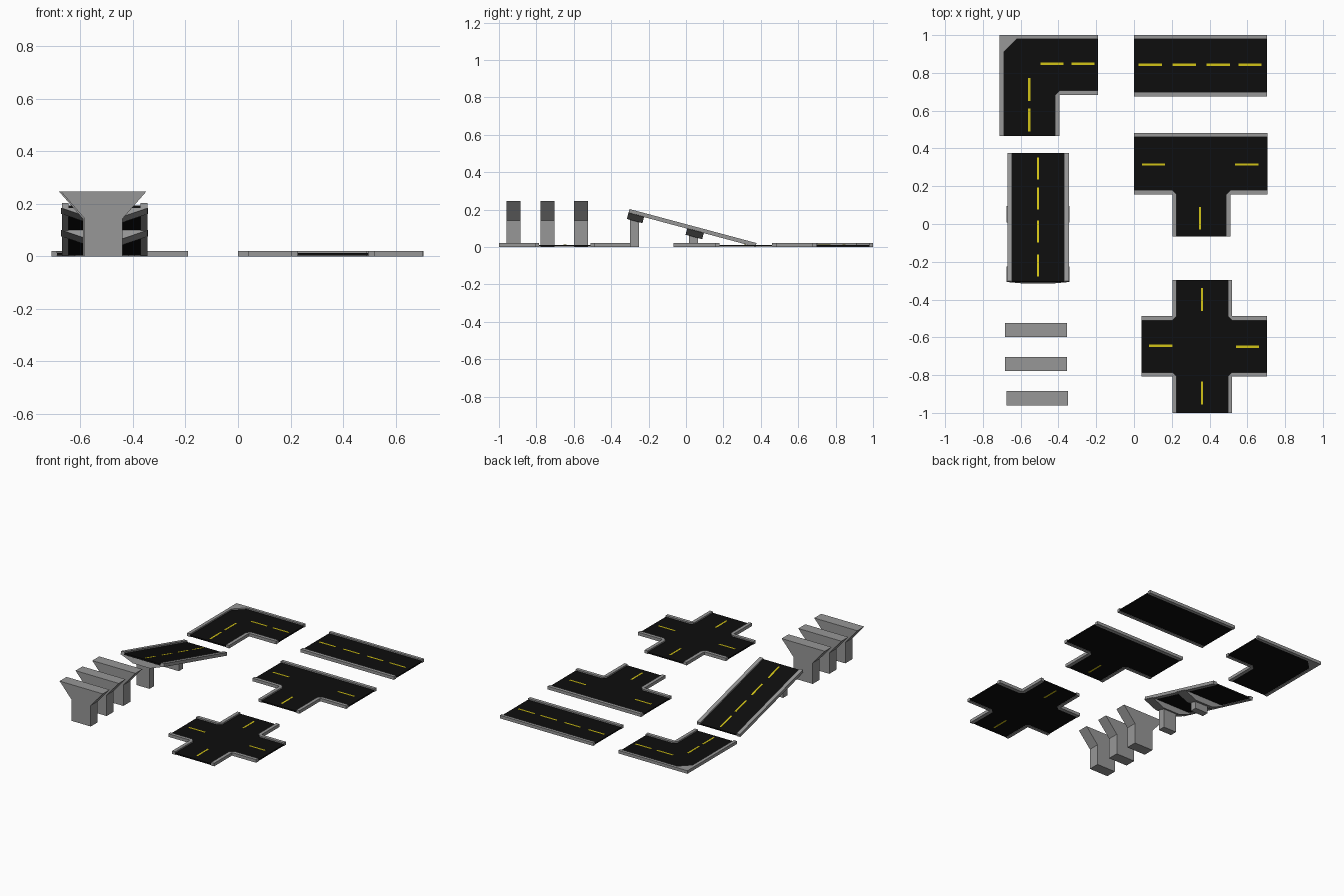
import bpy, bmesh, math
from mathutils import Matrix, Vector

if "Cube" in bpy.data.objects:
    bpy.data.objects.remove(bpy.data.objects["Cube"])


def material(name, rgb):
    m = bpy.data.materials.new(name)
    m.diffuse_color = (*rgb, 1)
    m.use_nodes = True
    m.node_tree.nodes["Principled BSDF"].inputs["Base Color"].default_value = m.diffuse_color
    return m


CONCRETE = material("concrete_grey", (0.31, 0.31, 0.31))
ASPHALT = material("asphalt_black", (0.004, 0.004, 0.004))
YELLOW = material("line_yellow", (0.65, 0.55, 0.008))

CURB = (0.0, 0.021)      # height ranges
ROAD = (0.003, 0.012)
DASH = (0.011, 0.013)
DEEP_DASH = (0.0026, 0.0125)
W = 0.023                # curb width
D = 0.012                # dash width


def prism(name, pts, z, mat, matrix=Matrix()):
    """Extrude a flat outline between two heights, then place it."""
    bm = bmesh.new()
    face = bm.faces.new([bm.verts.new((x, y, z[0])) for x, y in pts])
    out = bmesh.ops.extrude_face_region(bm, geom=[face])
    top = [v for v in out["geom"] if isinstance(v, bmesh.types.BMVert)]
    bmesh.ops.translate(bm, vec=(0, 0, z[1] - z[0]), verts=top)
    bm.transform(matrix)
    bmesh.ops.recalc_face_normals(bm, faces=bm.faces)
    me = bpy.data.meshes.new(name)
    bm.to_mesh(me)
    bm.free()
    me.materials.append(mat)
    ob = bpy.data.objects.new(name, me)
    bpy.context.collection.objects.link(ob)
    return ob


def box(name, x0, x1, y0, y1, z, mat, matrix=Matrix()):
    return prism(name, [(x0, y0), (x1, y0), (x1, y1), (x0, y1)], z, mat, matrix)


def dash_x(name, x0, x1, y, z=DASH):
    box(name, x0, x1, y - D / 2, y + D / 2, z, YELLOW)


def dash_y(name, x, y0, y1, z=DASH):
    box(name, x - D / 2, x + D / 2, y0, y1, z, YELLOW)


def corner_curb(name, cx, cy, ex, ey):
    """L-shaped curb: outer corner (cx, cy), arms to ex and ey, chamfer on the road side."""
    sx, sy = (W if ex < cx else -W), (W if ey > cy else -W)
    prism(name, [(cx, cy), (cx, ey), (cx + sx, ey), (cx + sx, cy),
                 (cx, cy - sy), (ex, cy - sy), (ex, cy)], CURB, CONCRETE)


# straight road
box("straight_road", 0, 0.705, 0.698, 0.98, ROAD, ASPHALT)
box("straight_curb_back", 0, 0.705, 0.98, 1.0, CURB, CONCRETE)
box("straight_curb_front", 0, 0.705, 0.675, 0.698, CURB, CONCRETE)
for x in (0.025, 0.205, 0.385, 0.553):
    dash_x("straight_dash", x, x + 0.122, 0.843)

# T junction
tl, tr, ty = 0.203, 0.511, 0.18 - W
prism("t_junction_road", [(0, 0.46), (0, 0.18), (tl, 0.18), (tl + W, ty), (tl + W, -0.067),
                          (tr - W, -0.067), (tr - W, ty), (tr, 0.18), (0.707, 0.18),
                          (0.707, 0.46)], ROAD, ASPHALT)
box("t_junction_curb_back", 0, 0.707, 0.46, 0.483, CURB, CONCRETE)
corner_curb("t_junction_curb_left", tl, ty, 0, -0.067)
corner_curb("t_junction_curb_right", tr, ty, 0.707, -0.067)
dash_x("t_junction_dash", 0.042, 0.165, 0.315)
dash_x("t_junction_dash", 0.535, 0.658, 0.315)
dash_y("t_junction_dash", 0.35, -0.03, 0.09, DEEP_DASH)

# crossroads
cl, cr, cf, cb = 0.203, 0.52, -0.808, -0.487
L, R, F, B = 0.04, 0.703, -1.0, -0.297
prism("crossroads_road", [
    (cl + W, F), (cr - W, F), (cr - W, cf), (cr, cf + W), (R, cf + W), (R, cb - W),
    (cr, cb - W), (cr - W, cb), (cr - W, B), (cl + W, B), (cl + W, cb), (cl, cb - W),
    (L, cb - W), (L, cf + W), (cl, cf + W), (cl + W, cf)], ROAD, ASPHALT)
for cx, ex in ((cl, L), (cr, R)):
    for cy, ey in ((cf, F), (cb, B)):
        corner_curb("crossroads_curb", cx, cy, ex, ey)
dash_x("crossroads_dash", 0.08, 0.203, -0.645)
dash_x("crossroads_dash", 0.54, 0.662, -0.65)
dash_y("crossroads_dash", 0.36, -0.46, -0.34, DEEP_DASH)
dash_y("crossroads_dash", 0.36, -0.955, -0.833, DEEP_DASH)

# corner road
ix, iy = -0.394, 0.683
prism("corner_road", [(-0.689, 0.467), (ix - W, 0.467), (ix - W, iy), (ix, iy + W),
                      (-0.19, iy + W), (-0.19, 0.98), (-0.62, 0.98), (-0.689, 0.912)],
      ROAD, ASPHALT)
prism("corner_outer_curb", [(-0.711, 0.467), (-0.689, 0.467), (-0.689, 0.912), (-0.62, 0.98),
                            (-0.19, 0.98), (-0.19, 1.0), (-0.711, 1.0)], CURB, CONCRETE)
prism("corner_inner_curb", [(ix - W, 0.467), (ix, 0.467), (ix, iy), (-0.19, iy),
                            (-0.19, iy + W), (ix, iy + W), (ix - W, iy)], CURB, CONCRETE)
for y in (0.49, 0.65):
    dash_y("corner_dash", -0.555, y, y + 0.122)
for x in (-0.495, -0.332):
    dash_x("corner_dash", x, x + 0.122, 0.848)

# ramp: local y runs up the slope, local z is the slope normal
A = math.radians(15)
c, s = math.cos(A), math.sin(A)
CX, Y0, Z0 = -0.508, 0.377, 0.021
ramp = Matrix(((-1, 0, 0, CX), (0, -c, s, Y0), (0, s, c, Z0), (0, 0, 0, 1)))
LEN, HW = 0.703, 0.163
box("ramp_road", -HW + 0.026, HW - 0.026, 0, LEN, (-0.019, -0.009), ASPHALT, ramp)
for side in (-1, 1):
    x0, x1 = sorted((side * (HW - 0.026), side * HW))
    box("ramp_curb", x0, x1, 0, LEN, (-0.0215, 0), CONCRETE, ramp)
for y in (0.355, 0.195, 0.02, -0.16):
    v = (Y0 - y) / c
    box("ramp_dash", -D / 2, D / 2, v, v + 0.121, (-0.01, -0.008), YELLOW, ramp)

# ramp supports: tapered heads under the slope on upright columns
stand = Matrix(((1, 0, 0, 0), (0, 0, -1, 0), (0, 1, 0, 0), (0, 0, 0, 1)))  # profile up, depth to -y
for v0, v1, y0, y1, top in ((0.617, 0.703, -0.30, -0.25, 0.155), (0.286, 0.378, 0.016, 0.063, 0.07)):
    prism("ramp_support_head", [(-HW - 0.003, -0.0192), (-0.065, -0.055), (0.065, -0.055),
                                (HW + 0.003, -0.0192)], (-v1, -v0), CONCRETE, ramp @ stand)
    box("ramp_support_column", CX - 0.05, CX + 0.05, y0, y1, (0, top), CONCRETE)

# loose flared pillars
for px, y in ((-0.512, -0.96), (-0.519, -0.778), (-0.519, -0.598)):
    prism("flared_pillar", [(px - 0.072, 0), (px + 0.072, 0), (px + 0.072, 0.143),
                            (px + 0.163, 0.247), (px - 0.163, 0.247), (px - 0.072, 0.143)],
          (-y - 0.075, -y), CONCRETE, stand)
